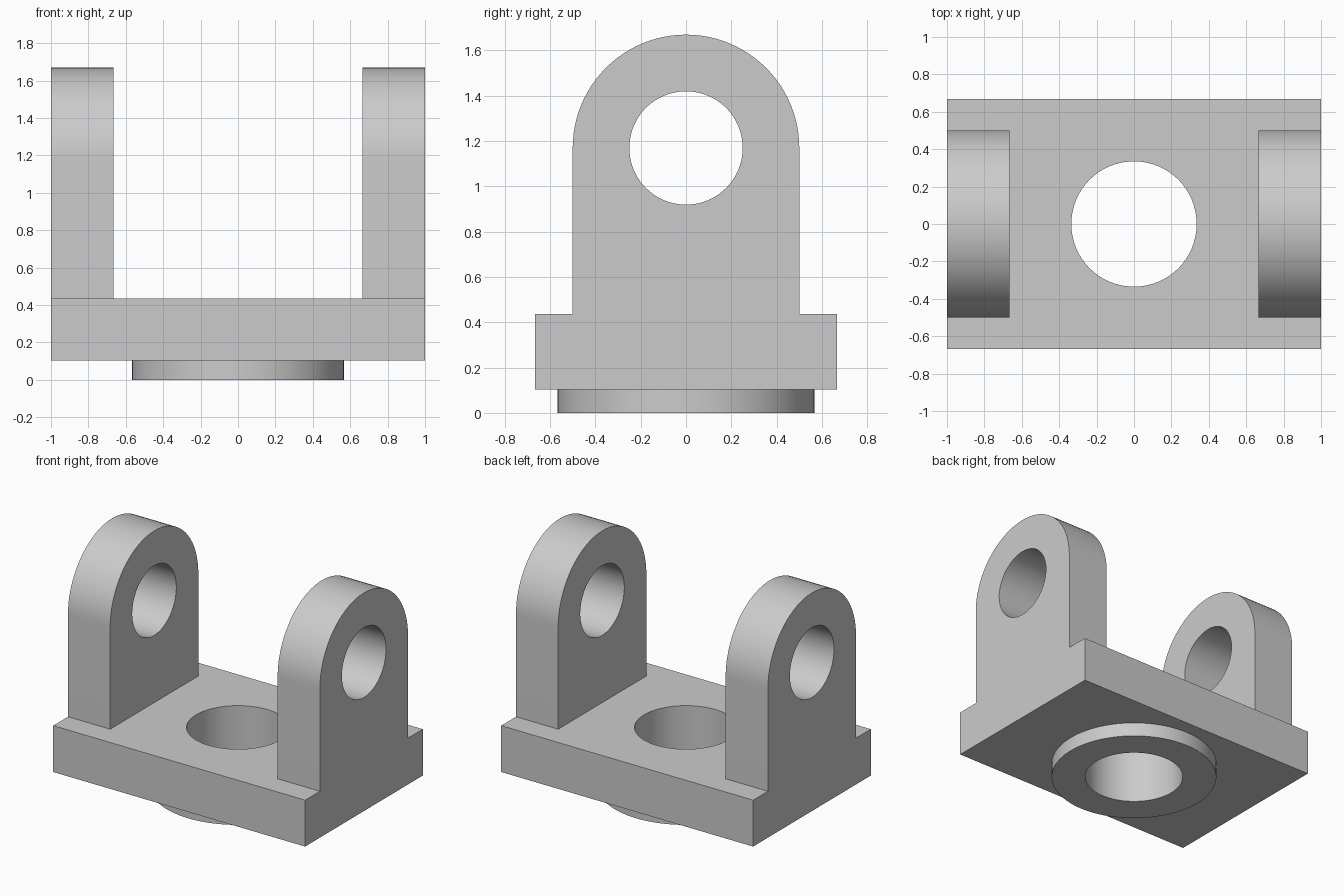
import bpy
import bmesh
from math import cos, sin, pi, radians
from mathutils import Matrix

if "Cube" in bpy.data.objects:
    bpy.data.objects.remove(bpy.data.objects["Cube"], do_unlink=True)

# Main dimensions
BASE_BOTTOM, BASE_TOP = 0.103, 0.436
HALF_DEPTH = 0.667
LUG_INNER, LUG_RADIUS, PIN_Z, PIN_RADIUS = 0.665, 0.5, 1.169, 0.25
BORE_RADIUS, BOSS_RADIUS = 0.335, 0.566
SEGMENTS = 96

# Single grey material
grey = bpy.data.materials.new("plain grey")
grey.use_nodes = True
colour = (0.6, 0.6, 0.6, 1)
grey.diffuse_color = colour
grey.node_tree.nodes["Principled BSDF"].inputs["Base Color"].default_value = colour


def prism(name, outline, depth, matrix=Matrix()):
    """Extrude a flat outline along local z, then place it."""
    bm = bmesh.new()
    face = bm.faces.new([bm.verts.new((u, v, 0)) for u, v in outline])
    top = bmesh.ops.extrude_face_region(bm, geom=[face])["geom"]
    moved = [v for v in top if isinstance(v, bmesh.types.BMVert)]
    bmesh.ops.translate(bm, verts=moved, vec=(0, 0, depth))
    bmesh.ops.transform(bm, matrix=matrix, verts=bm.verts)
    bmesh.ops.recalc_face_normals(bm, faces=bm.faces)
    mesh = bpy.data.meshes.new(name)
    bm.to_mesh(mesh)
    bm.free()
    mesh.materials.append(grey)
    obj = bpy.data.objects.new(name, mesh)
    bpy.context.collection.objects.link(obj)
    return obj


def arc(radius, start, end, count, centre_v=0):
    steps = [start + (end - start) * i / count for i in range(count + 1)]
    return [(radius * cos(a), centre_v + radius * sin(a)) for a in steps]


def circle(radius, centre_v=0):
    return arc(radius, 0, 2 * pi, SEGMENTS, centre_v)[:-1]


def combine(target, tool, operation):
    """Apply a boolean and discard the tool object."""
    bpy.ops.object.select_all(action='DESELECT')
    bpy.context.view_layer.objects.active = target
    target.select_set(True)
    mod = target.modifiers.new(operation.lower(), 'BOOLEAN')
    mod.operation, mod.solver, mod.object = operation, 'EXACT', tool
    bpy.ops.object.modifier_apply(modifier=mod.name)
    bpy.data.objects.remove(tool, do_unlink=True)


def across(x):
    """Outline (u, v) becomes (y, z), extruded along +x from x."""
    return Matrix(((0, 0, 1, x), (1, 0, 0, 0), (0, 1, 0, 0), (0, 0, 0, 1)))


# Rectangular base
d = HALF_DEPTH
bracket = prism("clevis_bracket", [(-1, -d), (1, -d), (1, d), (-1, d)],
                BASE_TOP - BASE_BOTTOM, Matrix.Translation((0, 0, BASE_BOTTOM)))

# Round-topped lugs, rooted inside the base
root = (BASE_BOTTOM + BASE_TOP) / 2
lug_outline = [(-LUG_RADIUS, root), (LUG_RADIUS, root)]
lug_outline += arc(LUG_RADIUS, 0, pi, SEGMENTS // 2, PIN_Z)
for start in (-1, LUG_INNER):
    combine(bracket, prism("lug", lug_outline, 1 - LUG_INNER, across(start)), 'UNION')

# Round boss under the base
combine(bracket, prism("boss", circle(BOSS_RADIUS), root), 'UNION')

# Pin hole through both lugs, and bore through base and boss
combine(bracket, prism("pin_cutter", circle(PIN_RADIUS, PIN_Z), 4, across(-2)), 'DIFFERENCE')
combine(bracket, prism("bore_cutter", circle(BORE_RADIUS), 4,
                       Matrix.Translation((0, 0, -2))), 'DIFFERENCE')

# Smooth curved walls with sharp rims
bpy.ops.object.shade_smooth_by_angle(angle=radians(30))
